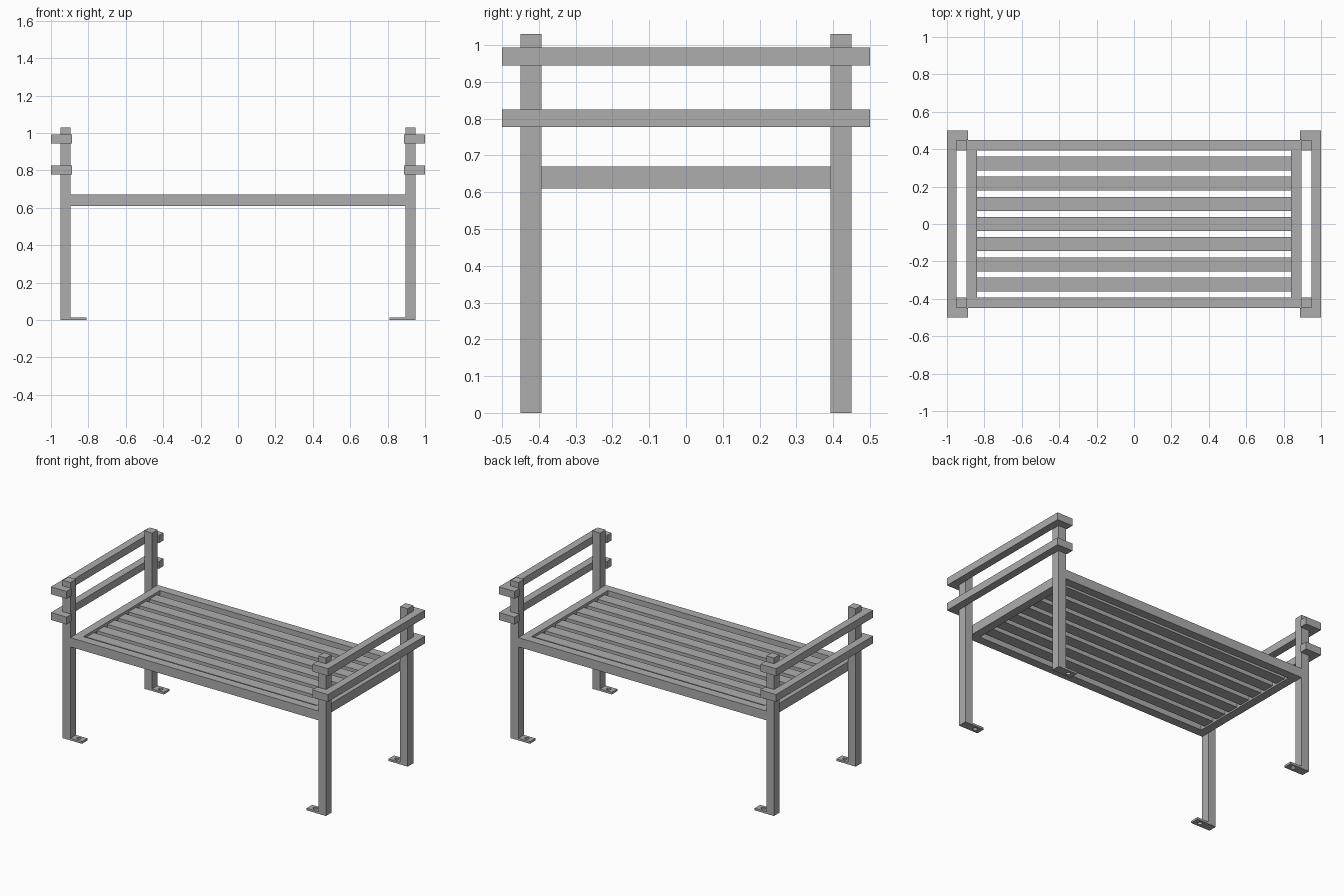
import bpy, bmesh, math

default = bpy.data.objects.get("Cube")
if default:
    bpy.data.objects.remove(default)

GREY = (0.42, 0.42, 0.42, 1)
steel = bpy.data.materials.new("grey_metal")
steel.use_nodes = True
steel.diffuse_color = GREY
steel.node_tree.nodes["Principled BSDF"].inputs["Base Color"].default_value = GREY


def finish(name, bm):
    bmesh.ops.recalc_face_normals(bm, faces=bm.faces)
    mesh = bpy.data.meshes.new(name)
    bm.to_mesh(mesh)
    bm.free()
    mesh.materials.append(steel)
    obj = bpy.data.objects.new(name, mesh)
    bpy.context.collection.objects.link(obj)
    return obj


def box(name, xs, ys, zs):
    """Box from its low and high limits on each axis."""
    bm = bmesh.new()
    bmesh.ops.create_cube(bm, size=1)
    for v in bm.verts:
        for i, (a, b) in enumerate((xs, ys, zs)):
            v.co[i] = max(a, b) if v.co[i] > 0 else min(a, b)
    return finish(name, bm)


def extruded(name, outline, z0, z1):
    """Plan outline raised from z0 to z1."""
    bm = bmesh.new()
    face = bm.faces.new([bm.verts.new((x, y, z0)) for x, y in outline])
    top = bmesh.ops.extrude_face_region(bm, geom=[face])["geom"]
    for v in top:
        if isinstance(v, bmesh.types.BMVert):
            v.co.z = z1
    return finish(name, bm)


def drilled_plate(name, cx, cy, hx, hy, height, radius, n=16):
    """Rectangular plate with a round bolt hole."""
    bm = bmesh.new()
    rings = []
    for hole, z in ((False, 0), (False, height), (True, height), (True, 0)):
        ring = []
        for k in range(n):
            c, s = math.cos(math.tau * k / n), math.sin(math.tau * k / n)
            m = max(abs(c), abs(s))
            dx, dy = (radius * c, radius * s) if hole else (hx * c / m, hy * s / m)
            ring.append(bm.verts.new((cx + dx, cy + dy, z)))
        rings.append(ring)
    for i, a in enumerate(rings):
        b = rings[(i + 1) % len(rings)]
        for k in range(n):
            j = (k + 1) % n
            bm.faces.new((a[k], a[j], b[j], b[k]))
    return finish(name, bm)


LEG_IN, LEG_OUT = 0.895, 0.95      # leg limits across the width
Y_IN, Y_OUT = 0.393, 0.45          # leg limits front to back
SEAT = (0.61, 0.67)                # seat frame height
SIDE_IN = 0.84                     # inner edge of the end rails

for side, sx in (("left", 1), ("right", -1)):
    # Legs and bolt-down feet
    for end, sy in (("front", -1), ("back", 1)):
        box(f"{end}_{side}_leg", (sx * LEG_IN, sx * LEG_OUT),
            (sy * Y_IN, sy * Y_OUT), (0, 1.03))
        drilled_plate(f"{end}_{side}_foot_plate", sx * 0.853, sy * (Y_IN + Y_OUT) / 2,
                      0.042, (Y_OUT - Y_IN) / 2, 0.014, 0.014)

    # End rail of the seat frame
    box(f"{side}_seat_rail", (sx * SIDE_IN, sx * LEG_IN), (-Y_IN, Y_IN), SEAT)

    # Arm rails wrapping around the outside of the legs
    inner, outer, tip = 0.887, 1.0, 0.5
    wrap = [(inner, -tip), (outer, -tip), (outer, tip), (inner, tip),
            (inner, Y_OUT), (LEG_OUT, Y_OUT), (LEG_OUT, -Y_OUT), (inner, -Y_OUT)]
    for level, z in (("lower", 0.777), ("upper", 0.945)):
        extruded(f"{side}_{level}_arm_rail", [(sx * x, y) for x, y in wrap], z, z + 0.048)

# Long rails of the seat frame
for end, sy in (("front", -1), ("back", 1)):
    box(f"{end}_seat_rail", (-LEG_IN, LEG_IN), (sy * Y_IN, sy * Y_OUT), SEAT)

# Seat slats, set slightly below the frame top
for i in range(-3, 4):
    y = i * 0.108
    box(f"seat_slat_{i + 4}", (-SIDE_IN, SIDE_IN), (y - 0.0375, y + 0.0375), (0.62, 0.655))
